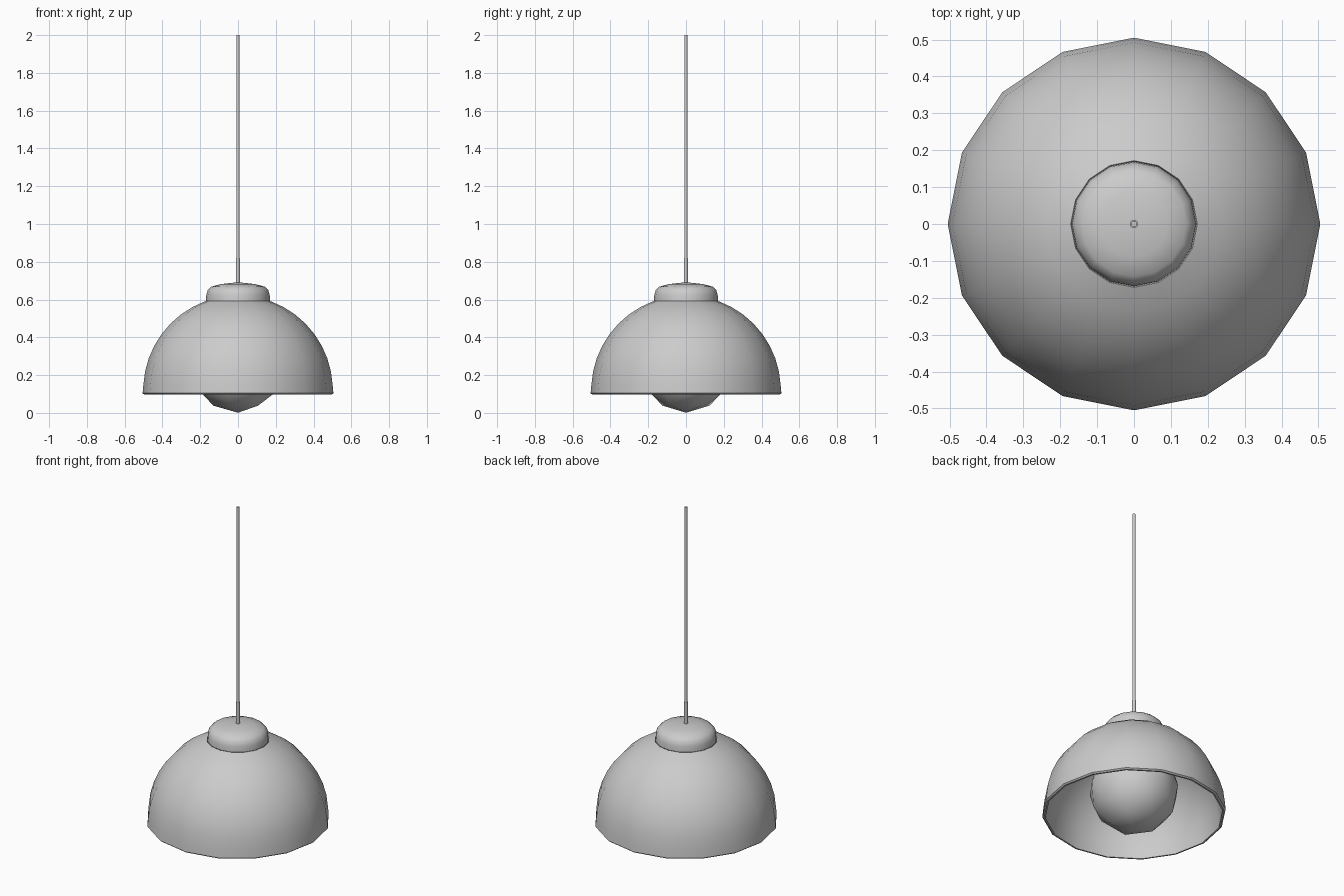
import bpy, bmesh, math

if "Cube" in bpy.data.objects:
    bpy.data.objects.remove(bpy.data.objects["Cube"])

SIDES = 16


def finish(obj, angle=40):
    bpy.ops.object.select_all(action='DESELECT')
    obj.select_set(True)
    bpy.context.view_layer.objects.active = obj
    bpy.ops.object.shade_smooth_by_angle(angle=math.radians(angle))
    return obj


def lathe(name, profile, sides=SIDES):
    """Spin an (r, z) profile about z; a zero radius makes a pole."""
    bm = bmesh.new()
    rings = []
    for r, z in profile:
        if r == 0:
            rings.append([bm.verts.new((0, 0, z))] * sides)
        else:
            rings.append([bm.verts.new((r * math.cos(2 * math.pi * i / sides),
                                        r * math.sin(2 * math.pi * i / sides), z))
                          for i in range(sides)])
    for a, b in zip(rings, rings[1:]):
        for i in range(sides):
            j = (i + 1) % sides
            quad = list(dict.fromkeys((a[i], a[j], b[j], b[i])))
            if len(quad) > 2:
                bm.faces.new(quad)
    bmesh.ops.recalc_face_normals(bm, faces=bm.faces)
    mesh = bpy.data.meshes.new(name)
    bm.to_mesh(mesh)
    bm.free()
    obj = bpy.data.objects.new(name, mesh)
    bpy.context.collection.objects.link(obj)
    return finish(obj)


# Dome shade: outer arc from rim to crown, then inner arc back to the rim
def arc(radius, steps=8, start=3, end=70):
    angles = [math.radians(start + (end - start) * i / steps) for i in range(steps + 1)]
    return [(radius * math.cos(a), 0.12 + radius * math.sin(a)) for a in angles]


outer = [(0.497, 0.097), (0.505, 0.104)] + arc(0.502)
inner = arc(0.485)[::-1] + [(0.488, 0.097)]
lathe("shade", outer + inner + outer[:1])

# Rounded cap on the crown
lathe("cap", [(0, 0.585), (0.163, 0.585), (0.169, 0.592), (0.168, 0.625),
              (0.16, 0.65), (0.142, 0.668), (0.09, 0.682), (0, 0.692)])

# Lamp socket hidden above the bulb
lathe("socket", [(0, 0.59), (0.08, 0.59), (0.08, 0.47), (0, 0.47)])

# Cord sleeve and hanging cord
lathe("cord_sleeve", [(0, 0.68), (0.011, 0.68), (0.011, 0.82), (0, 0.82)], 12)
lathe("cord", [(0, 0.81), (0.0085, 0.81), (0.0085, 2.0), (0, 2.0)], 12)

# Globe bulb
bpy.ops.mesh.primitive_ico_sphere_add(subdivisions=2, radius=0.249, location=(0, 0, 0.25))
bulb = bpy.context.object
bulb.name = "bulb"
finish(bulb, 60)
